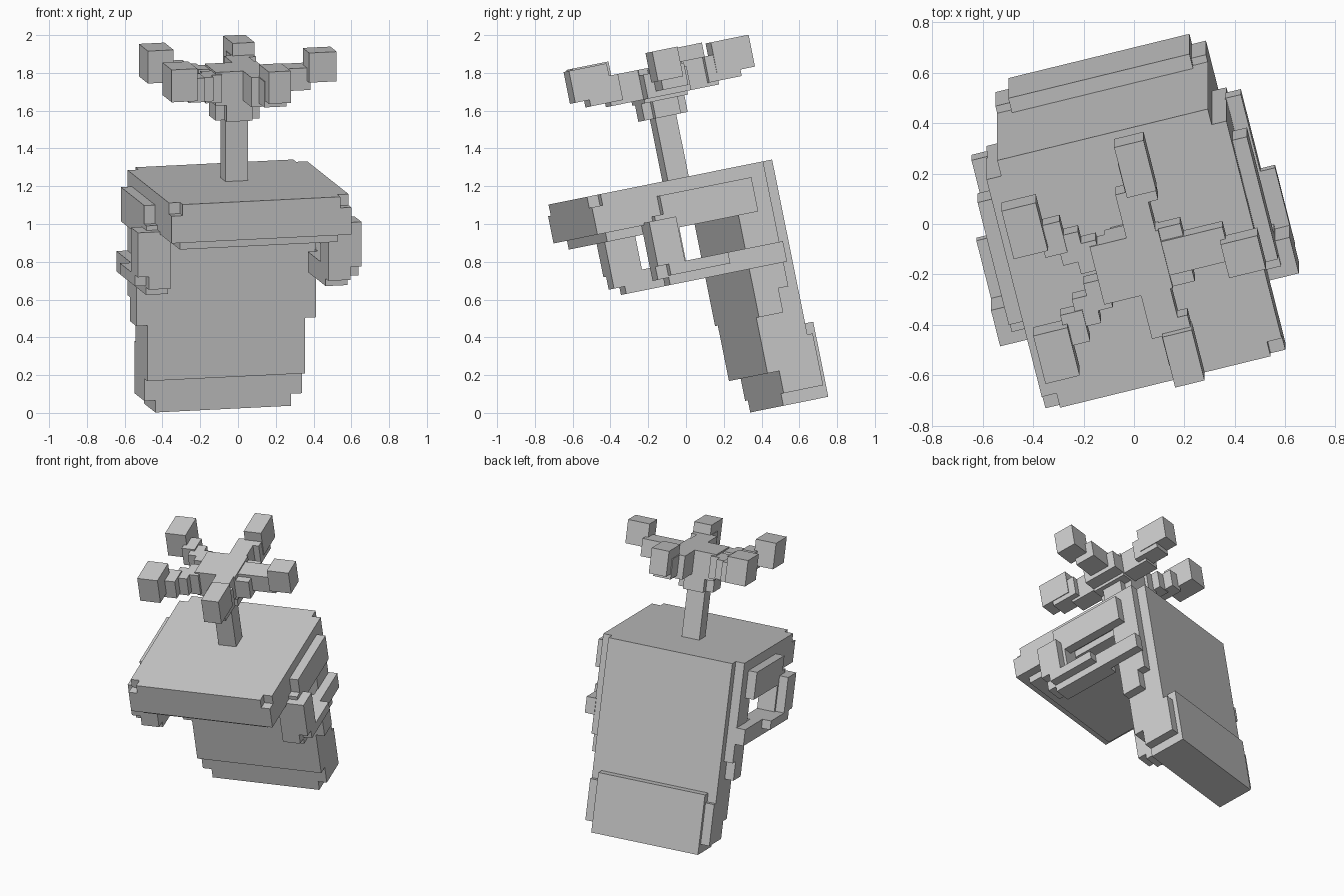
import bpy, bmesh
from math import radians
from mathutils import Matrix, Vector

# whole model is tipped forward and turned slightly
TILT = Matrix.Rotation(radians(11.4), 4, 'X') @ Matrix.Rotation(radians(14), 4, 'Z')
UC, VC = 0.026, 0.19      # centre plane, stem centre depth


def part(name, boxes, mirror_u=False, mirror_v=False):
    """Blocks given as (u0,u1, v0,v1, w0,w1); u measured from the centre plane."""
    bm = bmesh.new()
    for u0, u1, v0, v1, w0, w1 in boxes:
        size = Vector((u1 - u0, v1 - v0, w1 - w0))
        mid = Vector(((u0 + u1) / 2, (v0 + v1) / 2, (w0 + w1) / 2))
        for su in ((1, -1) if mirror_u else (1,)):
            for sv in ((1, -1) if mirror_v else (1,)):
                c = Vector((UC + su * mid.x, sv * mid.y, mid.z))
                if mirror_v is not False:
                    c.y += VC
                bmesh.ops.create_cube(bm, size=1, matrix=Matrix.Translation(c)
                                      @ Matrix.Diagonal((*size, 1)))
    me = bpy.data.meshes.new(name)
    bm.to_mesh(me)
    bm.free()
    ob = bpy.data.objects.new(name, me)
    ob.matrix_world = TILT
    bpy.context.collection.objects.link(ob)
    return ob


# flat top slab with notched front corners and an inset lower lip
part("top_slab", [
    (-.49, .49, -.35, .555, 1.018, 1.225),
    (-.43, .43, -.41, -.35, 1.018, 1.225),
    (-.49, .49, -.41, -.35, 1.018, 1.165),
    (-.43, .43, -.35, .40, .97, 1.018)])

# upright back with stepped flanks
part("upright_body", [
    (-.43, .43, .43, .62, 0, 1.225),
    (-.37, .37, .365, .43, .17, 1.018),
    (-.43, .43, .365, .43, .12, 1.018)])
part("body_flanks", [
    (.43, .49, .365, .50, .42, 1.02),
    (.43, .49, .50, .555, .55, 1.02)], mirror_u=True)

# foot, stepped backwards
part("foot", [
    (-.37, .37, .43, .68, -.065, .34),
    (-.43, .43, .62, .65, 0, .28)])

# side handles
part("side_handles", [
    (.485, .55, -.05, .46, 1.055, 1.155),
    (.485, .55, -.10, .46, .97, 1.055),
    (.43, .55, -.15, .02, .72, 1.03),
    (.55, .61, -.15, .00, .79, 1.03),
    (.55, .61, -.09, .24, .73, .79),
    (.43, .55, -.09, .30, .68, .79),
    (.485, .55, .30, .56, .68, .79)], mirror_u=True)

# stem and hub
part("stem", [(-.061, .061, VC - .058, VC + .058, 1.2, 1.70)])
part("flower_hub", [
    (-.12, .12, VC - .07, VC + .07, 1.56, 1.66),
    (-.07, .07, VC - .12, VC + .12, 1.56, 1.66),
    (-.13, .15, VC - .12, VC + .12, 1.65, 1.83)])

# five petal arms with thick tips: one single, two mirrored pairs
part("side_petal", [
    (.10, .40, VC - .07, VC + .07, 1.70, 1.82),
    (.12, .24, VC - .12, VC + .12, 1.67, 1.80),
    (.38, .53, VC - .12, VC + .02, 1.75, 1.91)])
part("long_petals", [
    (.02, .14, .10, .30, 1.67, 1.83),
    (.06, .18, .24, .42, 1.69, 1.83),
    (.065, .185, .29, .50, 1.725, 1.897)], mirror_v=True)
part("diagonal_petals", [
    (-.19, -.10, .02, .14, 1.67, 1.82),
    (-.25, -.16, .07, .19, 1.69, 1.82),
    (-.31, -.22, .12, .25, 1.70, 1.83),
    (-.43, -.29, .16, .36, 1.73, 1.905)], mirror_v=True)
